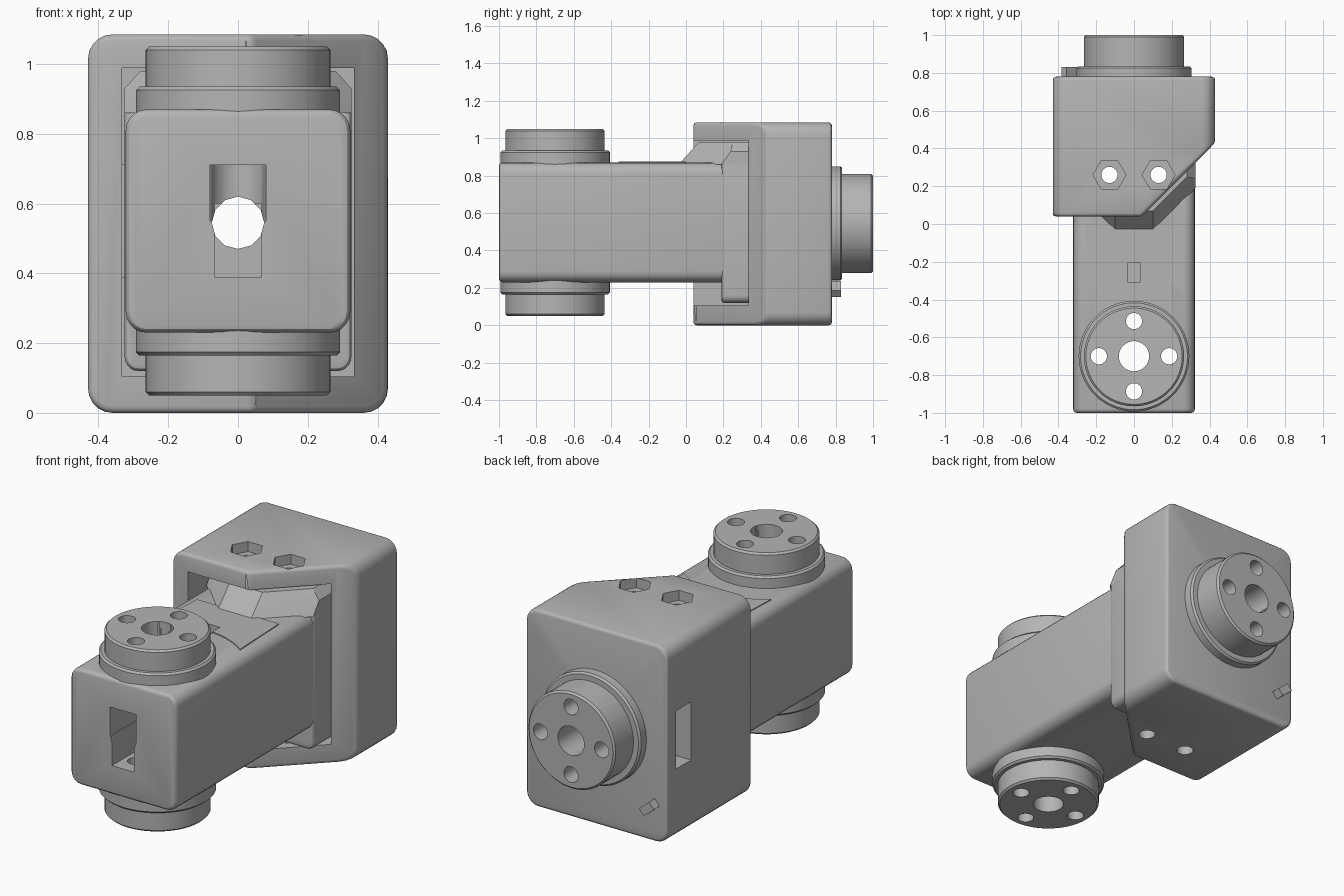
import bpy, bmesh, math
from mathutils import Matrix, Vector

cube = bpy.data.objects.get("Cube")
if cube:
    bpy.data.objects.remove(cube, do_unlink=True)

grey = bpy.data.materials.new("plain grey")
grey.use_nodes = True
colour = (0.46, 0.46, 0.46, 1)
grey.diffuse_color = colour
grey.node_tree.nodes["Principled BSDF"].inputs["Base Color"].default_value = colour

Z_MID = 0.545                       # height of the rear output axis
TO_Y = Matrix.Rotation(-math.pi / 2, 4, 'X')   # turns a z axis to +y
parts = []


def finish(name, bm, keep=True):
    bmesh.ops.recalc_face_normals(bm, faces=bm.faces[:])
    mesh = bpy.data.meshes.new(name)
    bm.to_mesh(mesh)
    bm.free()
    mesh.materials.append(grey)
    ob = bpy.data.objects.new(name, mesh)
    bpy.context.collection.objects.link(ob)
    if keep:
        parts.append(ob)
    else:
        ob.hide_render = True
    return ob


def prism_mesh(points, z0, z1):
    bm = bmesh.new()
    face = bm.faces.new([bm.verts.new((x, y, z0)) for x, y in points])
    out = bmesh.ops.extrude_face_region(bm, geom=[face])
    for v in out["geom"]:
        if isinstance(v, bmesh.types.BMVert):
            v.co.z = z1
    bmesh.ops.recalc_face_normals(bm, faces=bm.faces[:])
    return bm


def ngon(x, y, r, n):
    return [(x + r * math.cos(2 * math.pi * i / n),
             y + r * math.sin(2 * math.pi * i / n)) for i in range(n)]


def rect(x0, x1, y0, y1):
    return [(x0, y0), (x1, y0), (x1, y1), (x0, y1)]


def prism(name, points, z0, z1, keep=True):
    return finish(name, prism_mesh(points, z0, z1), keep)


def round_edges(bm, width, test, segments=5):
    edges = [e for e in bm.edges
             if test((e.verts[0].co - e.verts[1].co).normalized())]
    bmesh.ops.bevel(bm, geom=edges, offset=width, segments=segments,
                    profile=0.5, affect='EDGES', clamp_overlap=True)


def round_creases(bm, width):
    edges = [e for e in bm.edges if e.calc_face_angle(0) > 0.6]
    bmesh.ops.bevel(bm, geom=edges, offset=width, segments=3,
                    profile=0.5, affect='EDGES', clamp_overlap=True)


def along_y(d):
    return abs(d.y) > 0.99


def cut(ob, cutters):
    for c in cutters:
        mod = ob.modifiers.new("cut", 'BOOLEAN')
        mod.operation, mod.solver, mod.object = 'DIFFERENCE', 'EXACT', c
    graph = bpy.context.evaluated_depsgraph_get()
    mesh = bpy.data.meshes.new_from_object(ob.evaluated_get(graph))
    ob.modifiers.clear()
    ob.data = mesh


def horn(name, profile, matrix):
    # turned output disc with a wider collar
    bm = bmesh.new()
    verts = [bm.verts.new((r, 0, z)) for r, z in profile]
    edges = [bm.edges.new(p) for p in zip(verts, verts[1:])]
    bmesh.ops.spin(bm, geom=verts + edges, cent=(0, 0, 0), axis=(0, 0, 1),
                   angle=2 * math.pi, steps=64)
    bmesh.ops.remove_doubles(bm, verts=bm.verts[:], dist=1e-5)
    bm.transform(matrix)
    return finish(name, bm)


def horn_profile(collar, collar_top, top, r=0.265, b=0.01):
    return [(0, 0), (collar, 0), (collar, collar_top - b),
            (collar - b, collar_top), (r, collar_top),
            (r, top - b), (r - b, top), (0, top)]


def horn_holes(z0, z1, matrix):
    spots = [(0, 0, 0.08)] + [(x, y, 0.043) for x, y in ngon(0, 0, 0.186, 4)]
    result = []
    for x, y, r in spots:
        bm = prism_mesh(ngon(x, y, r, 32), z0, z1)
        bm.transform(matrix)
        result.append(finish("cutter", bm, False))
    return result


# Rear housing, with one slanted corner
bm = prism_mesh([(-0.43, 0.04), (0.04, 0.04), (0.43, 0.43),
                 (0.43, 0.78), (-0.43, 0.78)], 0, 1.085)
round_edges(bm, 0.07, along_y)
round_creases(bm, 0.018)
housing = finish("rear_housing", bm)

# Front arm
bm = prism_mesh(rect(-0.322, 0.322, -1.0, 0.6), 0.23, 0.87)
round_edges(bm, 0.06, along_y)
round_creases(bm, 0.02)
arm = finish("front_arm", bm)

# Taller arm root, held inside the housing
bm = prism_mesh(rect(-0.325, 0.325, 0.19, 0.6), 0.12, 0.9)
round_edges(bm, 0.04, along_y)
round_creases(bm, 0.015)
root = finish("arm_root", bm)

# Sloping wedge that rises to the top of the root
bm = bmesh.new()
for side in (-1, 1):
    for x, y, z in [(0.1, -0.04, 0.86), (0.325, 0.19, 0.86), (0.325, 0.6, 0.86),
                    (0.1, 0.07, 0.98), (0.28, 0.25, 0.98), (0.28, 0.6, 0.98),
                    (0.325, 0.24, 0.93), (0.325, 0.6, 0.93)]:
        bm.verts.new((side * x, y, z))
hull = bmesh.ops.convex_hull(bm, input=bm.verts[:])
bmesh.ops.dissolve_limit(bm, angle_limit=0.02, verts=bm.verts[:], edges=bm.edges[:])
wedge = finish("root_wedge", bm)

# Thin raised panel with a curved front edge
arc = [(0.43 * math.sin(a), -0.70 + 0.43 * math.cos(a))
       for a in [math.radians(-38 + 76 * i / 24) for i in range(25)]]
panel = prism("arm_top_panel", arc + [(0.25, 0.0), (-0.25, 0.0)], 0.86, 0.875)

# Output horns above and below the arm, and behind the housing
front = Matrix.Translation((0, -0.70, 0))
flip = Matrix.Translation((0, 0, 2 * 0.55)) @ Matrix.Scale(-1, 4, (0, 0, 1))
lift = Matrix.Translation((0, 0, 0.8))
front_profile = horn_profile(0.293, 0.135, 0.25)
upper = horn("upper_horn", front_profile, front @ lift)
lower = horn("lower_horn", front_profile, front @ flip @ lift)
rear_axis = Matrix.Translation((0, 0.72, Z_MID)) @ TO_Y
rear = horn("rear_horn", horn_profile(0.305, 0.115, 0.28), rear_axis)

# Small tilted tab on the back
bm = bmesh.new()
bmesh.ops.create_cube(bm, size=1)
bm.transform(Matrix.Translation((-0.34, 0.80, 0.195))
             @ Matrix.Rotation(math.radians(40), 4, 'Y')
             @ Matrix.Diagonal((0.08, 0.06, 0.045, 1)))
finish("rear_tab", bm)

# Openings
cavity = prism("cutter", rect(-0.333, 0.333, -0.1, 0.62), 0.105, 0.988, False)
side_slot = prism("cutter", rect(-0.5, -0.2, 0.57, 0.70), 0.39, 0.71, False)
slot_low = prism("cutter", rect(-0.068, 0.068, -1.1, -0.62), 0.39, 0.60, False)
slot_high = prism("cutter", rect(-0.08, 0.08, -1.1, -0.72), 0.55, 0.71, False)
notch = prism("cutter", rect(-0.033, 0.033, -0.31, -0.205), 0.83, 0.95, False)
screws, hexes = [], []
for x in (-0.13, 0.13):
    screws.append(prism("cutter", ngon(x, 0.26, 0.043, 24), -0.1, 1.2, False))
    hexes.append(prism("cutter", ngon(x, 0.26, 0.087, 6), 1.03, 1.2, False))
bm = prism_mesh(ngon(0, 0, 0.075, 12), -1.2, 1.2)
bm.transform(Matrix.Translation((0, 0, Z_MID)) @ TO_Y)
tunnel = finish("cutter", bm, False)
front_holes = horn_holes(-0.1, 1.2, front)
rear_holes = horn_holes(-0.3, 0.4, rear_axis)

cut(housing, [cavity, side_slot, tunnel] + screws + hexes)
cut(arm, [slot_low, slot_high, notch, tunnel] + front_holes + screws)
cut(root, [tunnel] + screws)
cut(wedge, screws)
cut(panel, [notch])
cut(upper, front_holes)
cut(lower, front_holes)
cut(rear, rear_holes)

for ob in [o for o in bpy.data.objects if o.name.startswith("cutter")]:
    bpy.data.objects.remove(ob, do_unlink=True)
for ob in parts:
    ob.data.shade_smooth()
    ob.data.set_sharp_from_angle(angle=math.radians(30))
